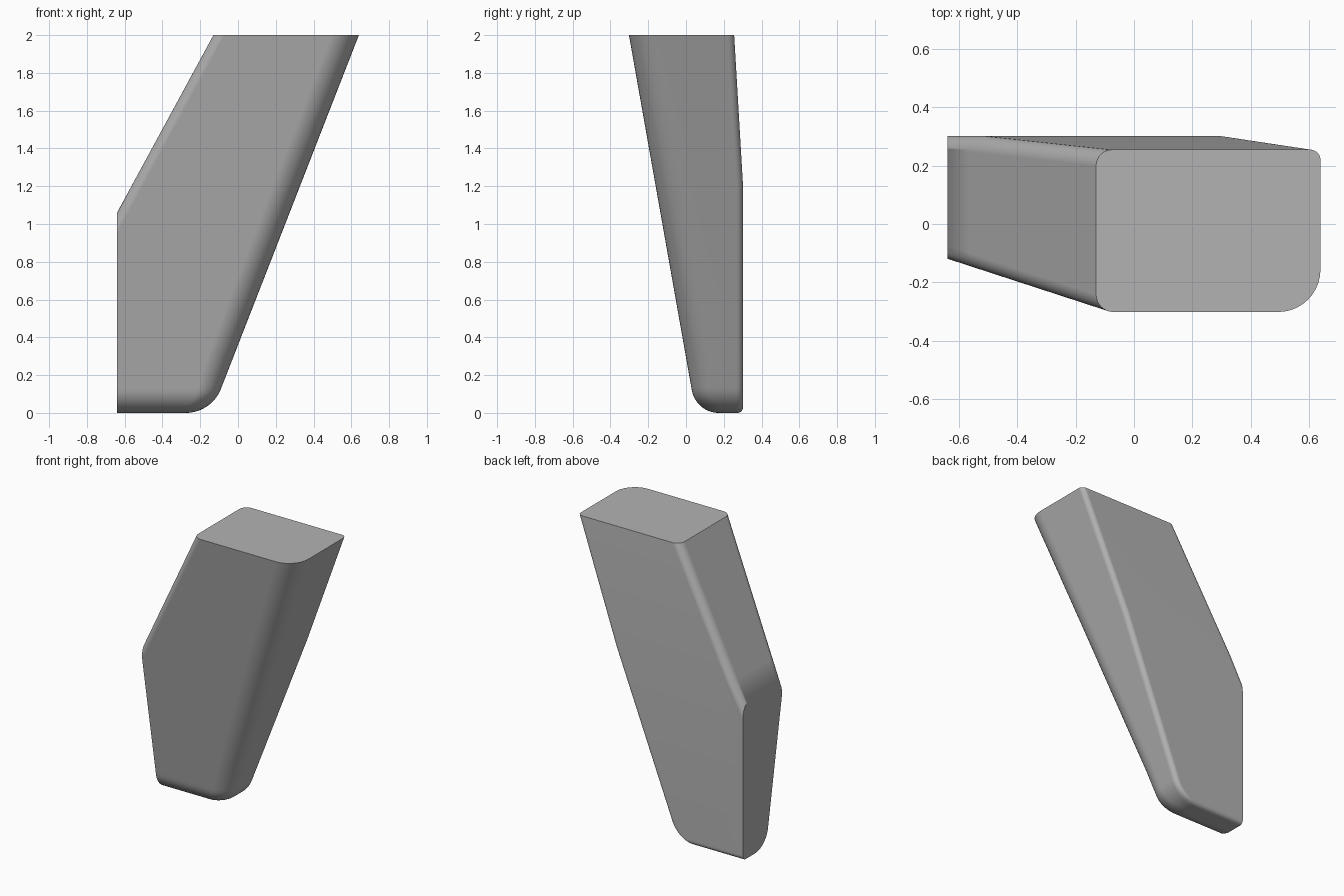
import bpy
import bmesh
from math import atan2, cos, pi, sin, sqrt, tan

cube = bpy.data.objects.get("Cube")
if cube:
    bpy.data.objects.remove(cube, do_unlink=True)

HEIGHT = 2.0
LEFT_CUT = -0.64
KINK = 1.2


def wall(z, base, slope, radius):
    """Outward position of a sloping wall whose foot is rounded, and its inset."""
    turn = atan2(1, slope)
    reach = radius * tan(turn / 2)
    line = base + slope * z
    if z >= reach * sin(turn):
        return line, 0.0
    arc = base - reach + sqrt(max(0, radius ** 2 - (radius - z) ** 2))
    return arc, line - arc


def section(z, steps=10):
    """Rounded rectangle across the body at one height."""
    right, _ = wall(z, -0.14, 0.39, 0.2)
    front, front_in = wall(z, -0.052, 0.177, 0.145)
    back, back_in = wall(z, 0.302, 0, 0.03)
    back -= max(0, z - KINK) / (HEIGHT - KINK) * 0.047
    left = -0.13 - (HEIGHT - z) * 0.543
    r_back = max(0.005, 0.035 - back_in)
    r_main = max(0.03, 0.145 - front_in)
    corners = [(right, back, r_back, -1, -1), (left, back, 0.055, 1, -1),
               (left, -front, 0.06, 1, 1), (right, -front, r_main, -1, 1)]
    points = []
    for quarter, (x, y, r, sx, sy) in enumerate(corners):
        r = min(r, (back + front) * 0.45)
        for i in range(steps + 1):
            a = (quarter + i / steps) * pi / 2
            points.append((x + sx * r + r * cos(a), y + sy * r + r * sin(a), z))
    return points


# Loft the sections from the rounded foot to the flat top
bm = bmesh.new()
heights = [0.14 * (i / 14) ** 2 for i in range(15)] + [0.3, KINK, HEIGHT]
rings = [[bm.verts.new(p) for p in section(z)] for z in heights]
for low, high in zip(rings, rings[1:]):
    for i in range(len(low)):
        j = (i + 1) % len(low)
        bm.faces.new((low[i], low[j], high[j], high[i]))
bm.faces.new(rings[0][::-1])
bm.faces.new(rings[-1])

# Slice the side flat and close it
cut = bmesh.ops.bisect_plane(bm, geom=bm.verts[:] + bm.edges[:] + bm.faces[:],
                             plane_co=(LEFT_CUT, 0, 0), plane_no=(-1, 0, 0),
                             clear_outer=True)
rim = [e for e in cut["geom_cut"] if isinstance(e, bmesh.types.BMEdge)]
bmesh.ops.contextual_create(bm, geom=rim)
bmesh.ops.recalc_face_normals(bm, faces=bm.faces[:])

mesh = bpy.data.meshes.new("slanted_block")
bm.to_mesh(mesh)
bm.free()
block = bpy.data.objects.new("slanted_block", mesh)
bpy.context.collection.objects.link(block)

# Plain grey finish
grey = bpy.data.materials.new("plain_grey")
grey.use_nodes = True
colour = (0.45, 0.45, 0.45, 1)
grey.diffuse_color = colour
grey.node_tree.nodes["Principled BSDF"].inputs["Base Color"].default_value = colour
mesh.materials.append(grey)

# Smooth fillets, crisp cut edges
bpy.ops.object.select_all(action="DESELECT")
block.select_set(True)
bpy.context.view_layer.objects.active = block
bpy.ops.object.shade_smooth_by_angle(angle=pi / 6)
weighted = block.modifiers.new("even_shading", "WEIGHTED_NORMAL")
weighted.keep_sharp = True
